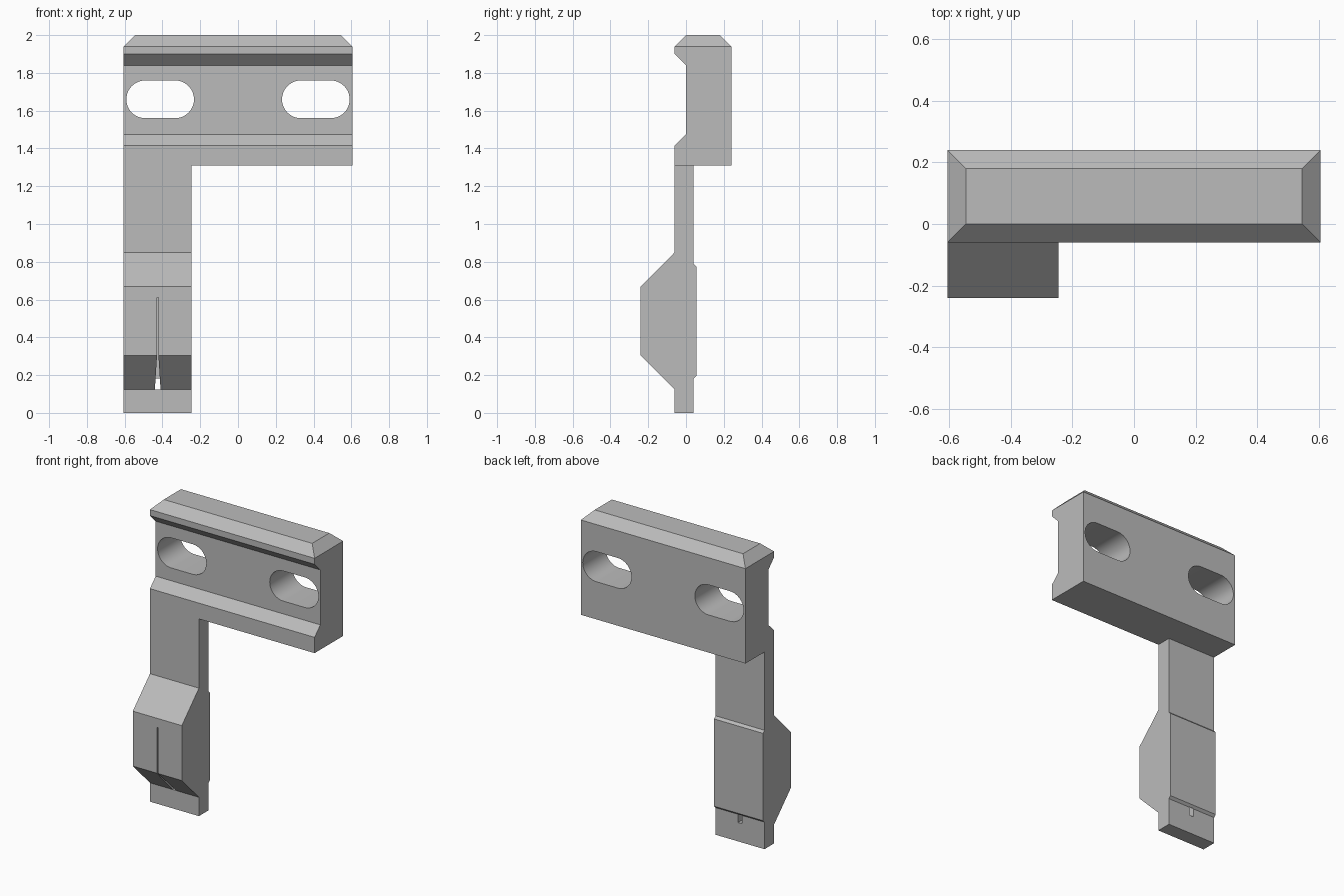
import bpy
import bmesh
import math

default_cube = bpy.data.objects.get("Cube")
if default_cube:
    bpy.data.objects.remove(default_cube, do_unlink=True)

grey = bpy.data.materials.new("plain grey")
grey.use_nodes = True
grey.diffuse_color = (0.5, 0.5, 0.5, 1)
grey.node_tree.nodes["Principled BSDF"].inputs["Base Color"].default_value = (0.5, 0.5, 0.5, 1)


def prism(name, outline, offset, edit=None):
    """Extrude a closed 3D outline along an offset vector."""
    bm = bmesh.new()
    face = bm.faces.new([bm.verts.new(p) for p in outline])
    ext = bmesh.ops.extrude_face_region(bm, geom=[face], use_keep_orig=True)
    moved = [g for g in ext["geom"] if isinstance(g, bmesh.types.BMVert)]
    bmesh.ops.translate(bm, verts=moved, vec=offset)
    bmesh.ops.recalc_face_normals(bm, faces=bm.faces)
    if edit:
        edit(bm)
    mesh = bpy.data.meshes.new(name)
    bm.to_mesh(mesh)
    bm.free()
    mesh.materials.append(grey)
    obj = bpy.data.objects.new(name, mesh)
    bpy.context.collection.objects.link(obj)
    return obj


def cut(target, cutter):
    cutter.hide_render = True
    cutter.hide_set(True)
    cutter.display_type = 'WIRE'
    mod = target.modifiers.new(cutter.name, 'BOOLEAN')
    mod.operation = 'DIFFERENCE'
    mod.solver = 'EXACT'
    mod.object = cutter
    # Apply the cut, then drop the helper
    bpy.context.view_layer.objects.active = target
    bpy.ops.object.modifier_apply(modifier=mod.name)
    bpy.data.objects.remove(cutter, do_unlink=True)


HALF = 0.605
BEVEL = 0.06


def bevelled_top(bm):
    """Raise the top face and pull it in on all four sides."""
    top = max(bm.faces, key=lambda f: f.calc_center_median().z)
    bmesh.ops.inset_region(bm, faces=[top], thickness=BEVEL, use_even_offset=True)
    bmesh.ops.translate(bm, verts=top.verts, vec=(0, 0, BEVEL))


# Clamp head: grooved bar with a bevelled top
head_profile = [(-0.06, 1.31), (0.24, 1.31), (0.24, 1.94), (-0.06, 1.94),
                (-0.06, 1.90), (0, 1.84), (0, 1.475), (-0.06, 1.415)]
head = prism("clamp_head", [(-HALF, y, z) for y, z in head_profile],
             (2 * HALF, 0, 0), bevelled_top)

# Two rounded mounting slots through the head
RADIUS, STEPS = 0.1, 20
for side in (-1, 1):
    outline = []
    for end in (1, -1):
        for i in range(STEPS + 1):
            a = math.pi * i / STEPS - end * math.pi / 2
            outline.append((side * 0.412 + end * 0.079 + RADIUS * math.cos(a),
                            -0.3, 1.66 + RADIUS * math.sin(a)))
    cut(head, prism("slot_cutter", outline, (0, 0.8, 0)))

# Leg with a sloped bulge in front and a raised pad behind
leg_profile = [(-0.06, 0), (0.04, 0), (0.04, 0.18), (0.055, 0.195),
               (0.055, 0.775), (0.04, 0.79), (0.04, 1.31), (-0.06, 1.31),
               (-0.06, 0.85), (-0.24, 0.67), (-0.24, 0.305), (-0.06, 0.125)]
leg = prism("leg", [(-HALF, y, z) for y, z in leg_profile], (0.36, 0, 0))

# Tapered slit, closed by the pad and open below it
SLIT_X = -0.425
slit_plan = [(-0.003, -0.25), (0.003, -0.25), (0.015, -0.06),
             (0.015, 0.041), (-0.015, 0.041), (-0.015, -0.06)]
cut(leg, prism("slit_cutter", [(SLIT_X + x, y, 0.125) for x, y in slit_plan],
               (0, 0, 0.485)))

# Smooth the slot ends while keeping every hard edge
for obj in (head, leg):
    bpy.ops.object.select_all(action='DESELECT')
    obj.select_set(True)
    bpy.context.view_layer.objects.active = obj
    bpy.ops.object.shade_smooth_by_angle(angle=math.radians(25))
